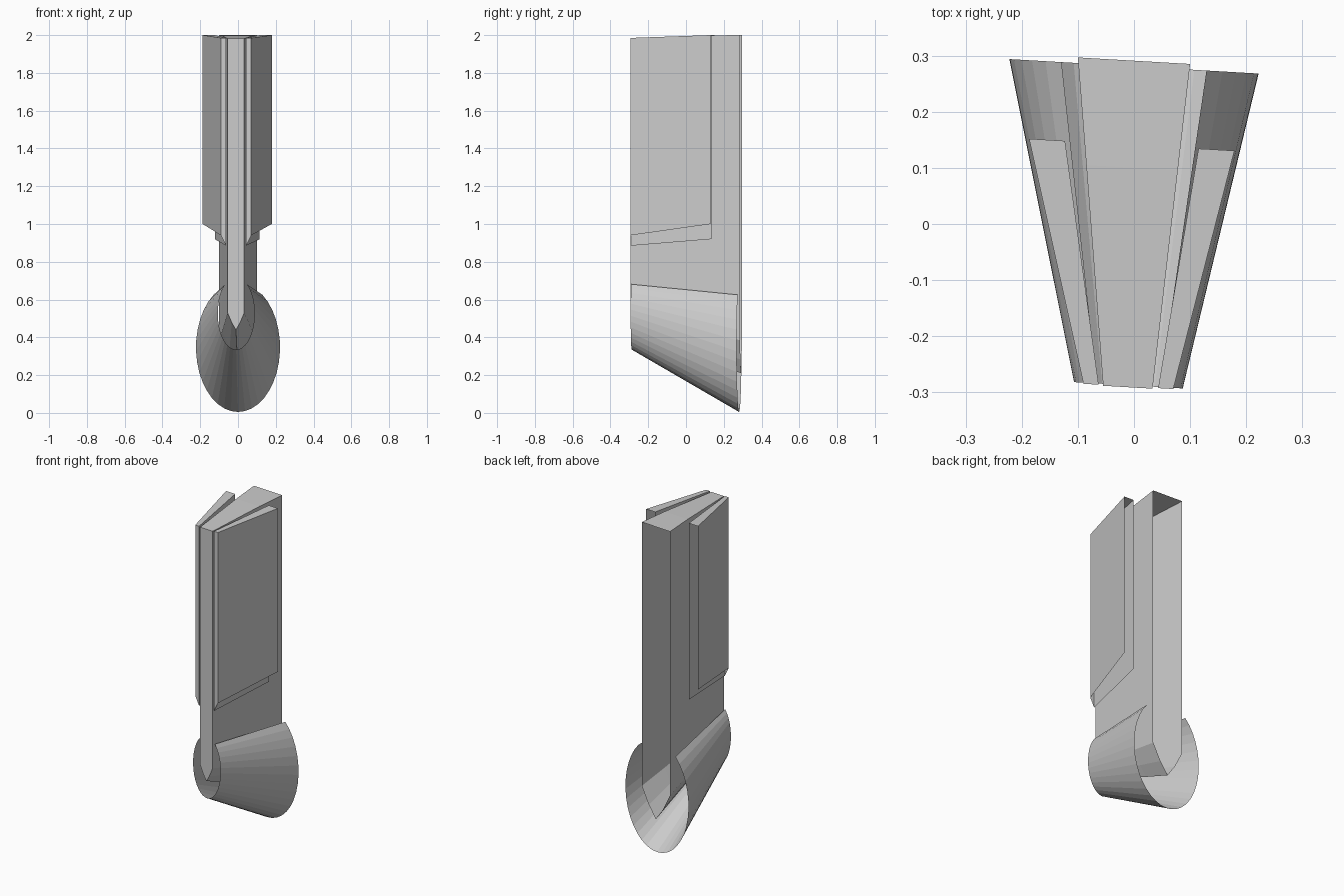
import bpy, math

if "Cube" in bpy.data.objects:
    bpy.data.objects.remove(bpy.data.objects["Cube"])

SKEW = -0.058   # every cross-section is turned slightly about z


def loft(name, sections, closed=False, cap_front=False):
    """Skin between cross-sections (y, [(x, z), ...]), ordered back to front."""
    n = len(sections[0][1])
    verts = [(x, y + SKEW * x, z) for y, pts in sections for x, z in pts]
    faces = []
    for s in range(len(sections) - 1):
        for i in range(n if closed else n - 1):
            j = (i + 1) % n
            faces.append((s * n + i, s * n + j, (s + 1) * n + j, (s + 1) * n + i))
    if cap_front:
        base = (len(sections) - 1) * n
        faces.append(tuple(base + i for i in range(n)))
    mesh = bpy.data.meshes.new(name)
    mesh.from_pydata(verts, [], faces)
    obj = bpy.data.objects.new(name, mesh)
    bpy.context.collection.objects.link(obj)
    return obj


def slab_profile(cx, w, top, shoulder, tip):
    bend = tip + (shoulder - tip) * 0.42
    return [(cx - w, top), (cx - w, shoulder), (cx - w * 0.5, bend), (cx, tip),
            (cx + w * 0.5, bend), (cx + w, shoulder), (cx + w, top)]


def open_ellipse(cx, cz, rx, rz, gap=math.radians(35.5), n=30):
    pts = []
    for i in range(n + 1):
        a = gap + (2 * math.pi - 2 * gap) * i / n
        pts.append((cx + rx * math.sin(a), cz + rz * math.cos(a)))
    return pts


# Tapered central slab with a keel-shaped lower edge, open at the back
loft("central_slab", [
    (0.291, slab_profile(0.0, 0.100, 2.0, 0.385, 0.21)),
    (0.10, slab_profile(-0.0035, 0.0815, 1.998, 0.43, 0.285)),
    (-0.2915, slab_profile(-0.011, 0.044, 1.982, 0.53, 0.44)),
], closed=True, cap_front=True)

# Flared shell around the foot of the slab, open at the top and both ends
loft("foot_shell", [
    (0.281, open_ellipse(0.0, 0.347, 0.2225, 0.342)),
    (-0.288, open_ellipse(-0.010, 0.526, 0.097, 0.191)),
])

# Side panels, one each side, open below and behind
for side, s in (("left", -1), ("right", 1)):
    def panel(cx, outer, inner, top, z_outer, z_inner):
        return [(cx + s * outer, z_outer), (cx + s * outer, top),
                (cx + s * inner, top), (cx + s * inner, z_inner)]
    loft(side + "_panel", [
        (0.141, panel(-0.004, 0.183, 0.119, 2.0, 1.0, 0.92)),
        (-0.290, panel(-0.010, 0.080, 0.053, 1.985, 0.94, 0.885)),
    ], cap_front=True)
